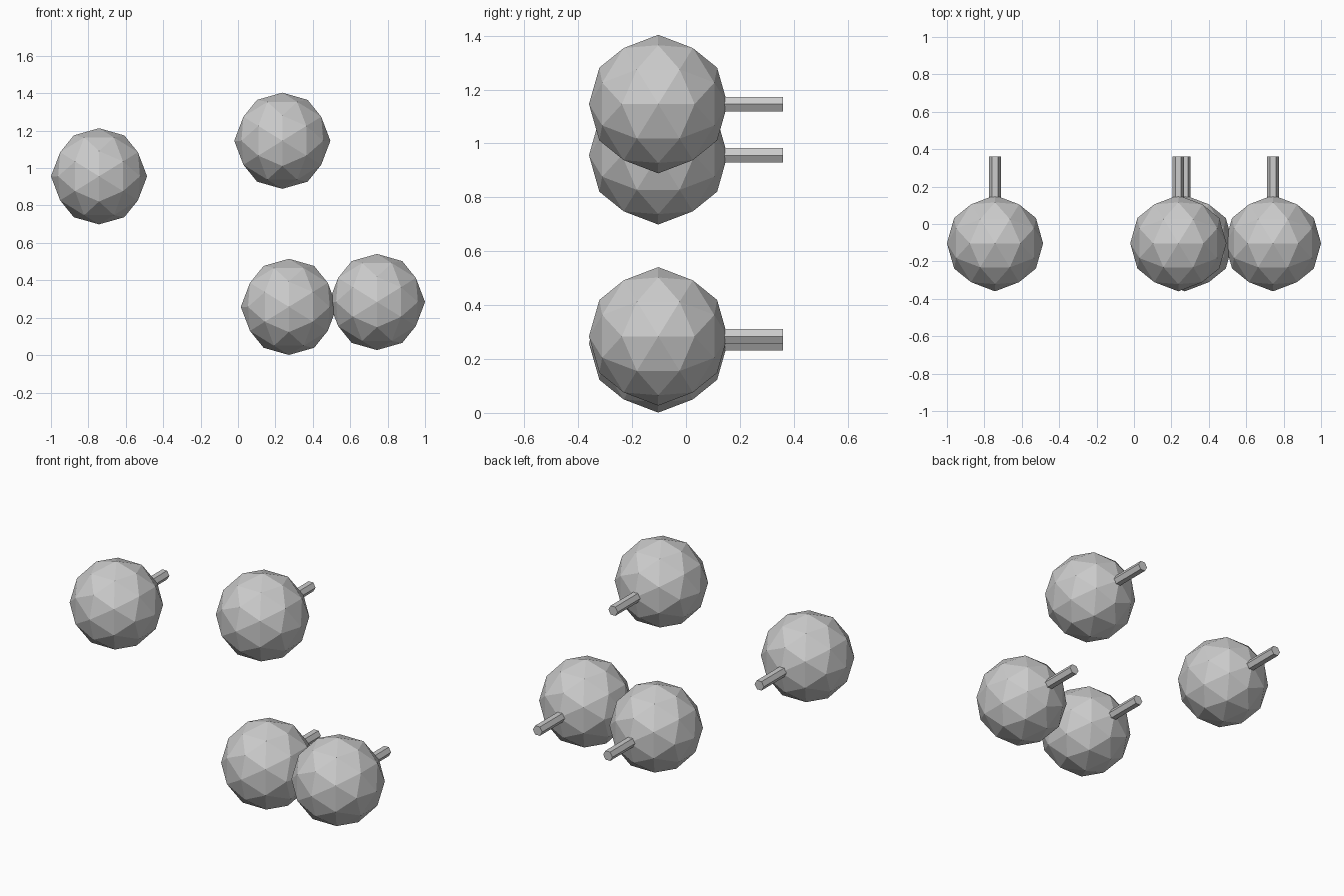
import bpy, bmesh, math
from mathutils import Matrix

if "Cube" in bpy.data.objects:
    bpy.data.objects.remove(bpy.data.objects["Cube"])

R = 0.257          # ball radius
BALL_Y = -0.103    # ball centre depth
ROD_R = 0.031
ROD_START, ROD_END = 0.0, 0.36

grey = bpy.data.materials.new("light grey")
grey.diffuse_color = (0.6, 0.6, 0.6, 1)
grey.use_nodes = True
grey.node_tree.nodes["Principled BSDF"].inputs["Base Color"].default_value = grey.diffuse_color


def add_object(name, bm):
    mesh = bpy.data.meshes.new(name)
    bm.to_mesh(mesh)
    bm.free()
    mesh.materials.append(grey)
    bpy.context.collection.objects.link(bpy.data.objects.new(name, mesh))


def add_ball(name, x, z):
    # Faceted ball, tilted so that a vertex lies on every main axis
    tilt = Matrix.Rotation(-math.atan(2) / 2, 4, 'Y')
    bm = bmesh.new()
    bmesh.ops.create_icosphere(bm, subdivisions=2, radius=R,
                               matrix=Matrix.Translation((x, BALL_Y, z)) @ tilt)
    add_object(name, bm)


def add_rod(name, x, z):
    # Six-sided rod pointing backwards, flat on top and bottom
    bm = bmesh.new()
    bmesh.ops.create_cone(bm, cap_ends=True, segments=6, radius1=ROD_R,
                          radius2=ROD_R, depth=ROD_END - ROD_START,
                          matrix=Matrix.Rotation(math.pi / 2, 4, 'X')
                          @ Matrix.Rotation(math.pi / 2, 4, 'Z'))
    # Turn the section so two corners point sideways
    if max(v.co.x for v in bm.verts) < ROD_R * 0.95:
        bmesh.ops.rotate(bm, verts=bm.verts,
                         matrix=Matrix.Rotation(math.pi / 6, 3, 'Y'))
    bmesh.ops.translate(bm, verts=bm.verts,
                        vec=(x, (ROD_START + ROD_END) / 2, z))
    add_object(name, bm)


# Four balls, each with a rod at the back
for i, (x, z) in enumerate([(-0.743, 0.956), (0.237, 1.146),
                            (0.272, 0.258), (0.743, 0.284)], 1):
    add_ball(f"ball_{i}", x, z)
    add_rod(f"rod_{i}", x, z)
